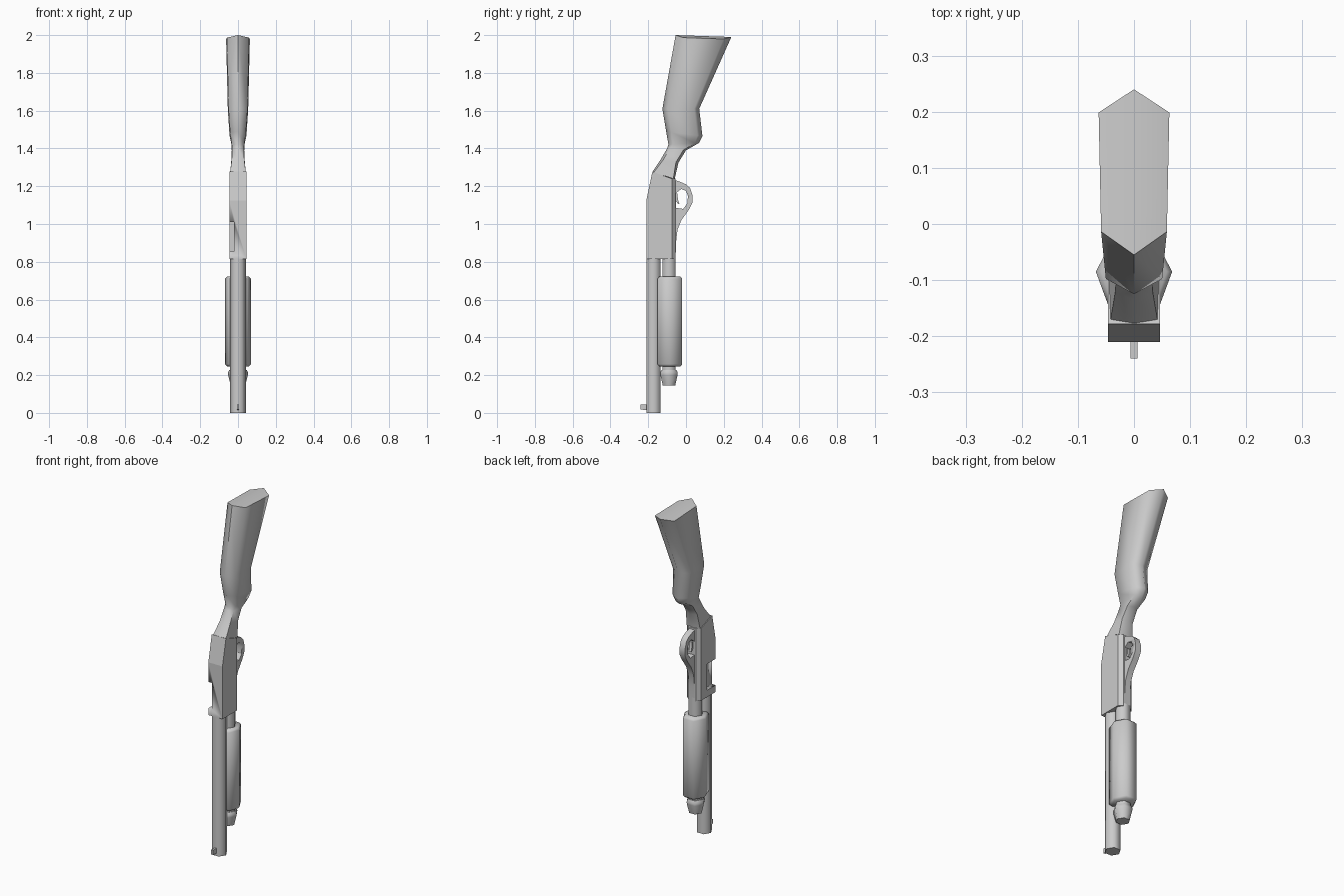
import bpy, bmesh, math

if "Cube" in bpy.data.objects:
    bpy.data.objects.remove(bpy.data.objects["Cube"])


def finish(name, bm, angle=65):
    bmesh.ops.recalc_face_normals(bm, faces=bm.faces)
    me = bpy.data.meshes.new(name)
    bm.to_mesh(me)
    bm.free()
    ob = bpy.data.objects.new(name, me)
    bpy.context.collection.objects.link(ob)
    bpy.ops.object.select_all(action='DESELECT')
    ob.select_set(True)
    bpy.context.view_layer.objects.active = ob
    bpy.ops.object.shade_smooth_by_angle(angle=math.radians(angle))
    return ob


def loft(name, rings, angle=65):
    """Skin a list of equal-length point rings and cap both ends."""
    bm = bmesh.new()
    vs = [[bm.verts.new(p) for p in r] for r in rings]
    n = len(rings[0])
    for a, b in zip(vs, vs[1:]):
        for i in range(n):
            j = (i + 1) % n
            bm.faces.new((a[i], a[j], b[j], b[i]))
    for end in (vs[0], vs[-1]):
        bm.faces.new(end)
        if n == 6:
            bmesh.ops.connect_verts(bm, verts=[end[0], end[3]])
    return finish(name, bm, angle)


def hexagon(cy, r, z):
    return [(r * math.cos(k * math.pi / 3), cy + r * math.sin(k * math.pi / 3), z)
            for k in range(6)]


def prism(name, pts, half, angle=30, x=0.0):
    """Extrude a y-z outline along x."""
    return loft(name, [[(x + s * half, y, z) for y, z in pts] for s in (-1, 1)], angle)


def cut(ob, cutter):
    cutter.hide_render = True
    cutter.hide_viewport = True
    m = ob.modifiers.new("cut", 'BOOLEAN')
    m.operation = 'DIFFERENCE'
    m.solver = 'EXACT'
    m.object = cutter


# stock: six-sided sections from the butt down to the receiver
def stock_ring(fy, fz, by, bz, w, frac=0.14, drop=0.0):
    def at(t):
        return fy + (by - fy) * t, fz + (bz - fz) * t
    y1, z1 = at(frac)
    y2, z2 = at(1 - frac)
    return [(0, fy, fz), (w * 0.93, y1, z1 - drop), (w, y2, z2 - drop),
            (0, by, bz), (-w, y2, z2 - drop), (-w * 0.93, y1, z1 - drop)]


loft("stock", [stock_ring(*s) for s in (
    (-0.055, 2.0, 0.24, 1.99, 0.063, 0.14, 0.012),
    (-0.125, 1.61, 0.07, 1.61, 0.054),
    (-0.105, 1.49, 0.087, 1.465, 0.045),
    (-0.093, 1.42, 0.07, 1.43, 0.036),
    (-0.10, 1.40, 0.0, 1.39, 0.033),
    (-0.135, 1.34, -0.04, 1.325, 0.036),
    (-0.178, 1.275, -0.06, 1.238, 0.045, 0.06))])


# receiver with chamfered lower corners
def receiver_ring(fy, fz, bz):
    w, c = 0.046, 0.025
    return [(-w, fy, fz), (w, fy, fz), (w, -0.075, bz),
            (c, -0.055, bz), (-c, -0.055, bz), (-w, -0.075, bz)]


receiver = loft("receiver", [receiver_ring(-0.21, 0.815, 0.815),
                             receiver_ring(-0.21, 1.125, 1.125),
                             receiver_ring(-0.178, 1.277, 1.24)], 10)
cut(receiver, prism("port_cutter", [(-0.25, 0.855), (-0.13, 0.855),
                                    (-0.13, 1.01), (-0.25, 1.01)], 0.03, x=-0.052))

# trigger guard loop and trigger
guard = prism("trigger_guard", [
    (-0.07, 1.235), (-0.035, 1.225), (0.0, 1.21), (0.022, 1.19), (0.035, 1.15),
    (0.033, 1.11), (0.015, 1.075), (-0.025, 1.02), (-0.045, 0.97),
    (-0.053, 0.90), (-0.055, 0.82), (-0.07, 0.82)], 0.018, 50)
cut(guard, prism("guard_cutter", [
    (-0.052, 1.165), (-0.025, 1.185), (0.0, 1.175), (0.01, 1.15),
    (0.008, 1.11), (-0.015, 1.08), (-0.052, 1.085)], 0.05))
prism("trigger", [(-0.06, 1.165), (-0.045, 1.16), (-0.043, 1.13),
                  (-0.035, 1.105), (-0.045, 1.11), (-0.06, 1.13)], 0.008)

# barrel, front sight, magazine tube and its end cap
loft("barrel", [hexagon(-0.172, 0.043, z) for z in (0.0, 0.83)])
prism("front_sight", [(-0.24, 0.018), (-0.19, 0.012), (-0.19, 0.045), (-0.24, 0.045)], 0.006)
loft("magazine_tube", [hexagon(-0.09, 0.041, z) for z in (0.2, 0.83)])
loft("magazine_cap", [hexagon(-0.09, r, z) for r, z in (
    (0.038, 0.145), (0.052, 0.2), (0.053, 0.213), (0.046, 0.228))])


# sliding fore-end, stretched forward around the barrel
def grip_ring(k, z):
    pts = [(0.068, -0.085), (0.034, -0.02), (-0.034, -0.02),
           (-0.068, -0.085), (-0.044, -0.15), (0.044, -0.15)]
    return [(x * k, -0.085 + (y + 0.085) * k, z) for x, y in pts]


loft("fore_end", [grip_ring(k, z) for k, z in (
    (0.86, 0.246), (1, 0.258), (1, 0.71), (0.86, 0.722))])
